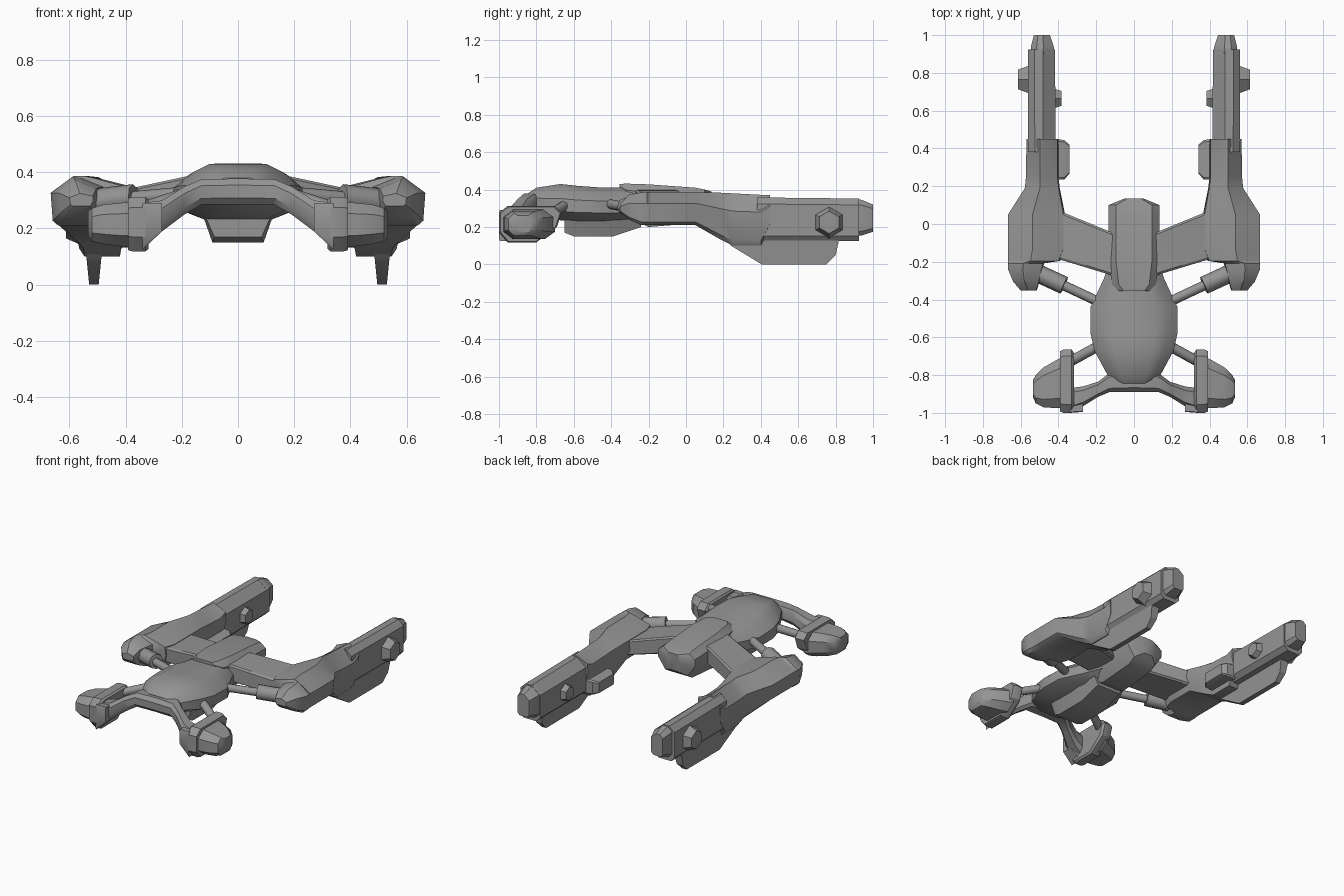
import bpy, bmesh, math
from mathutils import Vector

cube = bpy.data.objects.get("Cube")
if cube:
    bpy.data.objects.remove(cube)

grey = bpy.data.materials.new("hull_grey")
grey.use_nodes = True
GREY = (0.3, 0.3, 0.3, 1)
grey.diffuse_color = GREY
grey.node_tree.nodes["Principled BSDF"].inputs["Base Color"].default_value = GREY

# Cross-section outlines in a unit square
OCT = [(.2, 0), (0, .25), (0, .75), (.2, 1), (.8, 1), (1, .75), (1, .25), (.8, 0)]
BOX = [(.05, 0), (0, .08), (0, .92), (.05, 1), (.95, 1), (1, .92), (1, .08), (.95, 0)]
HULL = [(.25, 0), (0, .25), (0, .6), (.12, .85), (.26, 1), (.74, 1), (.88, .85), (1, .6), (1, .25), (.75, 0)]
BLOCK = [(.2, 0), (0, .5), (0, .8), (.15, 1), (.85, 1), (1, .8), (1, .5), (.8, 0)]
KEEL = [(.15, 0), (0, 1), (1, 1), (.85, 0)]
# Side parts: first coordinate runs from inboard to outboard
POD = [(.12, 0), (0, .45), (.03, .78), (.45, .96), (.57, 1), (1, .66), (.96, .1), (.85, 0)]
BOOM = [(.2, 0), (0, .12), (0, .78), (.45, 1), (.75, 1), (1, .85), (1, .12), (.85, 0)]


def finish(name, bm, mirror, angle=32):
    bmesh.ops.recalc_face_normals(bm, faces=bm.faces)
    mesh = bpy.data.meshes.new(name)
    bm.to_mesh(mesh)
    bm.free()
    mesh.materials.append(grey)
    ob = bpy.data.objects.new(name, mesh)
    bpy.context.collection.objects.link(ob)
    bpy.ops.object.select_all(action="DESELECT")
    ob.select_set(True)
    bpy.context.view_layer.objects.active = ob
    bpy.ops.object.shade_smooth_by_angle(angle=math.radians(angle))
    if mirror:
        ob.modifiers.new("Mirror", "MIRROR").use_mirror_merge = False
    return ob


def skin(name, rings, mirror):
    """Bridge rings of points and cap both ends."""
    bm = bmesh.new()
    loops = [[bm.verts.new(p) for p in r] for r in rings]
    n = len(loops[0])
    for a, b in zip(loops, loops[1:]):
        for i in range(n):
            j = (i + 1) % n
            bm.faces.new((a[i], a[j], b[j], b[i]))
    bm.faces.new(loops[0])
    bm.faces.new(loops[-1])
    return finish(name, bm, mirror)


def loft(name, axis, outline, stations, mirror=False):
    """Stations are (position, across from, across to, z from, z to)."""
    rings = []
    for t, a0, a1, z0, z1 in stations:
        ring = []
        for u, v in outline:
            a, z = a0 + u * (a1 - a0), z0 + v * (z1 - z0)
            ring.append((a, t, z) if axis == "y" else (t, a, z))
        rings.append(ring)
    return skin(name, rings, mirror)


def centred(name, outline, stations):
    return loft(name, "y", outline, [(y, -h, h, z0, z1) for y, h, z0, z1 in stations])


def rod(name, start, end, r1, r2, sides=8):
    start, end = Vector(start), Vector(end)
    d = end - start
    bm = bmesh.new()
    bmesh.ops.create_cone(bm, cap_ends=True, segments=sides, radius1=r1, radius2=r2, depth=d.length)
    bm.transform(d.to_track_quat("Z", "Y").to_matrix().to_4x4())
    bmesh.ops.translate(bm, verts=bm.verts, vec=(start + end) / 2)
    return finish(name, bm, True, 50)


# Central hull, dorsal block and belly
centred("hull", HULL, [
    (-.845, .1, .3, .38), (-.8, .14, .27, .41), (-.67, .21, .235, .43), (-.58, .23, .23, .42),
    (-.44, .23, .23, .41), (-.29, .16, .23, .41), (-.15, .11, .23, .4)])
centred("dorsal_block", BLOCK, [
    (-.355, .08, .36, .43), (-.32, .115, .26, .432), (-.2, .135, .2, .428),
    (.05, .135, .22, .41), (.1, .135, .25, .4), (.135, .05, .28, .39)])
centred("belly", KEEL, [
    (-.65, .12, .17, .25), (-.6, .13, .15, .26), (-.39, .13, .15, .26), (-.24, .12, .2, .27)])

# Wings and braces out to the side pods
loft("wing", "x", BOX, [(.08, -.285, -.06, .29, .4), (.14, -.265, -.035, .285, .395),
                        (.42, -.18, .08, .24, .335)], True)
rod("brace_rod", (.17, -.42, .325), (.5, -.265, .295), .026, .026)
rod("brace_sleeve", (.37, -.325, .31), (.5, -.265, .295), .048, .048)

# Side pods, booms and boom tips
loft("side_pod", "y", POD, [
    (-.352, .515, .6, .28, .325), (-.305, .5, .64, .24, .372), (-.24, .485, .667, .21, .385),
    (-.208, .475, .667, .21, .387), (-.195, .39, .667, .21, .387), (-.13, .365, .667, .21, .387),
    (.05, .365, .667, .21, .387), (.19, .393, .578, .13, .383), (.25, .4, .572, .1, .38),
    (.4, .4, .57, .1, .372), (.45, .4, .57, .2, .37)], True)
loft("boom", "y", BOOM, [(.38, .415, .562, .125, .358), (.925, .418, .562, .125, .352)], True)
loft("boom_tip", "y", BOOM, [(.9, .422, .545, .15, .35), (.94, .425, .545, .155, .345),
                             (1, .445, .53, .175, .32)], True)

# Fin under each boom
fin = [(.22, .13), (.24, .1), (.405, 0), (.75, 0), (.8, .05), (.82, .14)]
skin("fin", [[(.513 + s * (.017 + .1 * z), y, z) for y, z in fin] for s in (-1, 1)], True)

# Boom fittings
rod("outer_boss", (.54, .765, .225), (.613, .765, .225), .092, .06, 6)
rod("inner_boss", (.45, .665, .225), (.383, .665, .225), .07, .045, 6)
loft("inner_box", "x", BOX, [(.43, .235, .45, .13, .23), (.37, .235, .445, .135, .225),
                             (.342, .265, .42, .145, .215)], True)

# Front yoke, clamps and grabbing pods
loft("yoke", "x", OCT, [
    (0, -.89, -.77, .285, .378), (.13, -.89, -.79, .285, .375), (.19, -.915, -.835, .25, .35),
    (.27, -.965, -.86, .19, .3), (.35, -.995, -.87, .14, .29)], True)
clamp = [(-1, .17), (-1, .275), (-.955, .312), (-.7, .312), (-.665, .275), (-.69, .2),
         (-.8, .118), (-.955, .118)]
rings = [[(x, -.84 + (y + .84) * k, .22 + (z - .22) * k) for y, z in clamp]
         for x, k in ((.318, .9), (.33, 1), (.375, 1), (.392, .95))]
skin("clamp", rings, True)
loft("clamp_front", "x", BOX, [(.27, -.995, -.92, .19, .29), (.34, -1, -.9, .125, .29)], True)
loft("front_pod", "x", OCT, [
    (.37, -.975, -.7, .135, .295), (.41, -.975, -.72, .135, .292), (.48, -.97, -.76, .145, .285),
    (.52, -.95, -.8, .155, .272), (.534, -.92, -.825, .17, .262)], True)
rod("yoke_brace", (.15, -.625, .33), (.35, -.735, .265), .027, .027)
